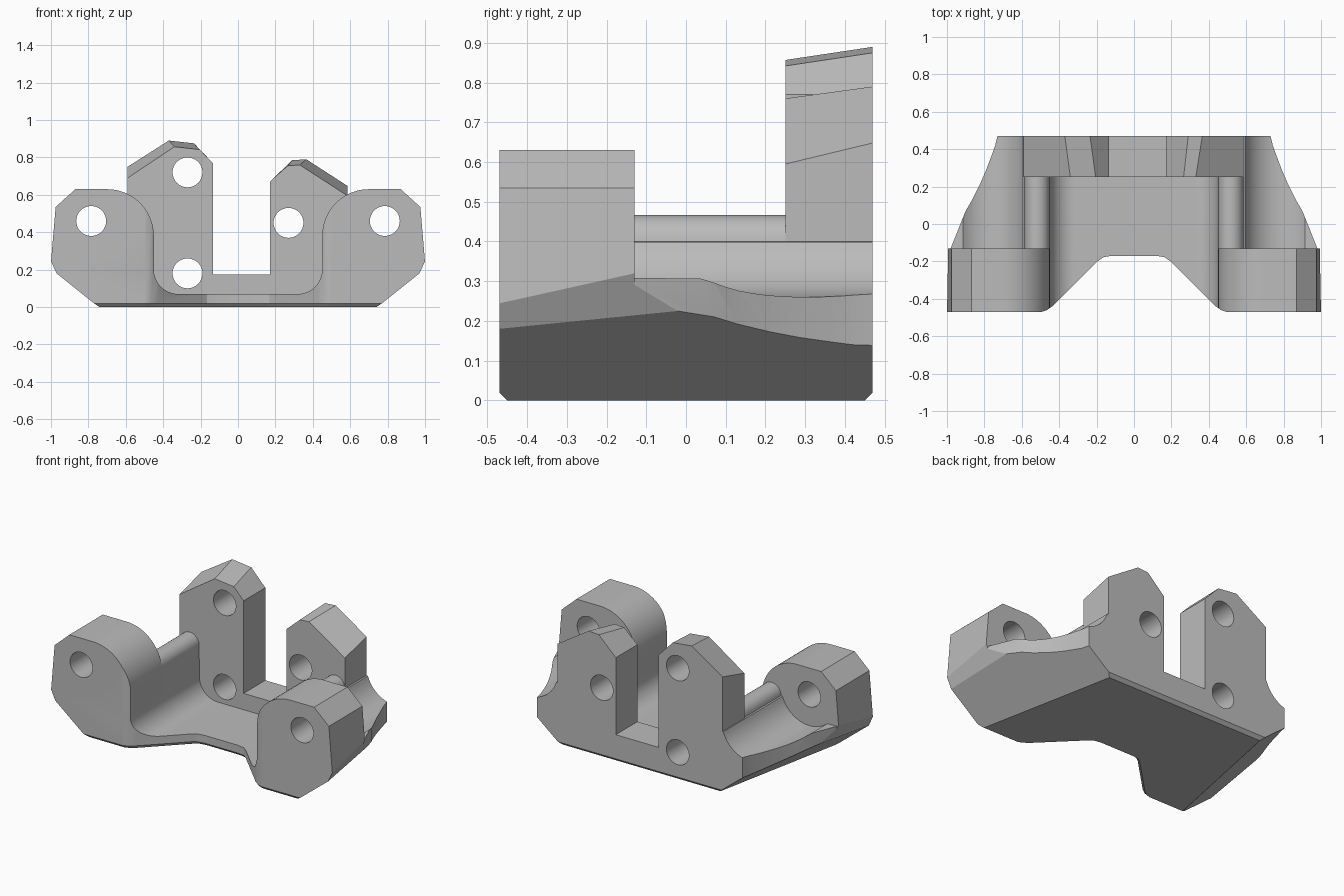
import bpy, bmesh
from math import cos, sin, radians

if "Cube" in bpy.data.objects:
    bpy.data.objects.remove(bpy.data.objects["Cube"], do_unlink=True)

grey = bpy.data.materials.new("plain grey")
grey.use_nodes = True
grey.diffuse_color = (0.5, 0.5, 0.5, 1)
grey.node_tree.nodes["Principled BSDF"].inputs["Base Color"].default_value = (0.5, 0.5, 0.5, 1)

FRONT, BACK = -0.47, 0.47
LUG_BACK, POST_FRONT = -0.13, 0.25
HOLE_X, HOLE_Z = 0.785, 0.46


def loft(name, rings):
    """Closed solid through matching rings of 3D points."""
    bm = bmesh.new()
    loops = [[bm.verts.new(p) for p in ring] for ring in rings]
    n = len(loops[0])
    for a, b in zip(loops, loops[1:]):
        for i in range(n):
            j = (i + 1) % n
            bm.faces.new((a[i], a[j], b[j], b[i]))
    bm.faces.new(loops[0])
    bm.faces.new(loops[-1])
    bmesh.ops.recalc_face_normals(bm, faces=bm.faces)
    mesh = bpy.data.meshes.new(name)
    bm.to_mesh(mesh)
    bm.free()
    mesh.materials.append(grey)
    obj = bpy.data.objects.new(name, mesh)
    bpy.context.collection.objects.link(obj)
    return obj


def prism_y(name, pts, y0, y1):
    return loft(name, [[(x, y, z) for x, z in pts] for y in (y0, y1)])


def arc(cx, cz, r, start, end, steps=12):
    angles = [radians(start + (end - start) * i / steps) for i in range(steps + 1)]
    return [(cx + r * cos(a), cz + r * sin(a)) for a in angles]


def flip(pts):
    return [(-x, v) for x, v in reversed(pts)]


def combine(target, tool, operation):
    mod = target.modifiers.new("join", "BOOLEAN")
    mod.object, mod.operation, mod.solver = tool, operation, "EXACT"
    bpy.context.view_layer.objects.active = target
    bpy.ops.object.modifier_apply(modifier=mod.name)
    bpy.data.objects.remove(tool, do_unlink=True)


# Saddle body: channel floor, rounded ridge, round clearance behind each lug
half = (arc(0.32, 0.20, 0.13, -90, 0) + arc(0.518, 0.40, 0.067, 180, 0)
        + arc(HOLE_X, HOLE_Z, 0.2, 198, 310, 20) + [(1.1, 0.31), (1.1, 0)])
block = prism_y("mounting_block", half + flip(half), FRONT, BACK)

# Plan outline, with waisted flanks towards the back
flank = [(0.992, FRONT), (0.992, LUG_BACK), (0.98, LUG_BACK), (0.9, 0.07), (0.865, 0.13),
         (0.825, 0.21), (0.79, 0.29), (0.76, 0.37), (0.742, 0.42), (0.73, BACK)]
plan = flank + flip(flank)
combine(block, loft("plan", [[(x, y, z) for x, y in plan] for z in (-0.1, 1)]), "INTERSECT")

# Front lugs
lug = [(0.45, 0), (1, 0), (1, 0.24), (0.975, 0.535), (0.87, 0.63)] + arc(0.70, 0.38, 0.25, 90, 180, 16)
for pts in (lug, flip(lug)):
    combine(block, prism_y("lug", pts, FRONT, LUG_BACK), "UNION")

# Back posts with sloping tops, and the web between them
left_post = ([(0.17, 0.67), (0.265, 0.755), (0.33, 0.76), (0.585, 0.595)],
             [(0.17, 0.67), (0.29, 0.785), (0.365, 0.79), (0.585, 0.648)])
right_post = ([(-0.59, 0.69), (-0.34, 0.857), (-0.205, 0.842), (-0.135, 0.77)],
              [(-0.59, 0.75), (-0.37, 0.89), (-0.235, 0.875), (-0.135, 0.77)])
for front, back in (left_post, right_post):
    rings = []
    for y, top in ((POST_FRONT, front), (BACK, back)):
        ring = top + [(top[-1][0], 0.05), (top[0][0], 0.05)]
        rings.append([(x, y, z) for x, z in ring])
    combine(block, loft("post", rings), "UNION")
web = [(-0.2, 0.05), (0.2, 0.05), (0.2, 0.175), (-0.2, 0.175)]
combine(block, prism_y("web", web, POST_FRONT, BACK), "UNION")

# Tapering underside slopes on both sides
for side in (1, -1):
    rings = []
    for y in (-0.5, 0.5):
        t = y - FRONT
        foot = 0.745 - 0.2 * t
        bend_z = 0.18 + 0.1 * t
        bend_x = foot + bend_z * 1.25
        ring = [(foot - 0.125, -0.1), (bend_x, bend_z), (bend_x + 0.03, bend_z + 0.065),
                (bend_x + 0.15, bend_z + 0.325), (1.5, bend_z + 0.325), (1.5, -0.1)]
        rings.append([(side * x, y, z) for x, z in ring])
    combine(block, loft("underside_cut", rings), "DIFFERENCE")

# Front notch, flared at the bottom edge
nose = [(0.55, -0.52), (0.5, -0.472), (0.465, -0.46), (0.43, -0.435), (0.195, -0.2),
        (0.165, -0.178), (0.12, -0.17)]
notch = nose + flip(nose)
levels = ((-0.02, 0.04), (0.02, 0), (1, 0))
combine(block, loft("notch_cut", [[(x, y + dy, z) for x, y in notch] for z, dy in levels]), "DIFFERENCE")

# Small chamfers along the front and back bottom edges
for s in (1, -1):
    wedge = [(s * 0.43, -0.02), (s * 0.49, 0.04), (s * 0.49, -0.02)]
    combine(block, loft("chamfer_cut", [[(x, y, z) for y, z in wedge] for x in (-1.2, 1.2)]), "DIFFERENCE")

# Bolt holes
for x, z in ((HOLE_X, HOLE_Z), (-HOLE_X, HOLE_Z), (-0.27, 0.72), (-0.27, 0.18), (0.27, 0.45)):
    ring = arc(x, z, 0.08, 0, 348.75, 31)
    combine(block, prism_y("hole_cut", ring, -0.6, 0.6), "DIFFERENCE")

# Smooth curves, sharp edges
bpy.ops.object.select_all(action="DESELECT")
block.select_set(True)
bpy.context.view_layer.objects.active = block
bpy.ops.object.shade_smooth_by_angle(angle=radians(20))
